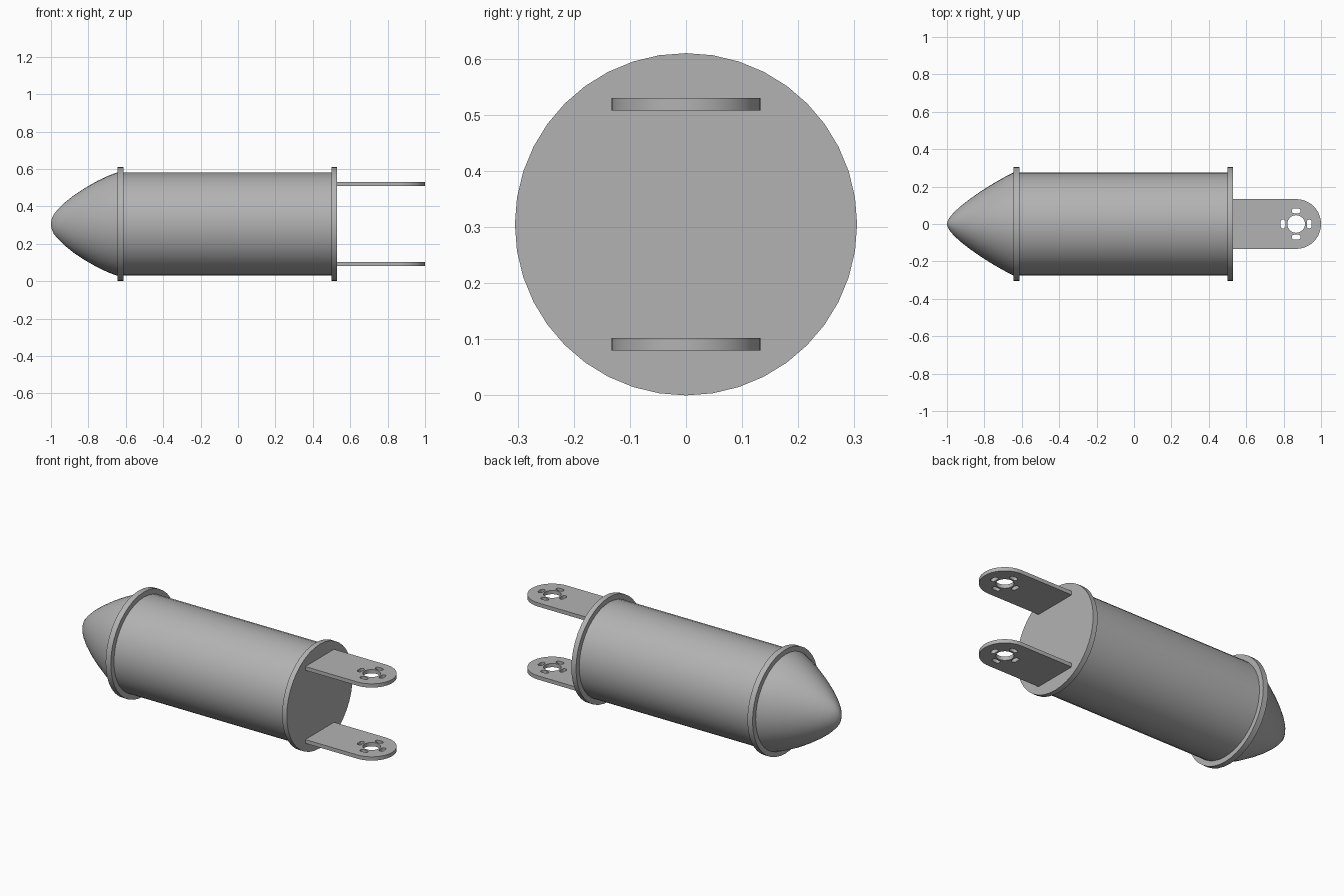
import bpy, bmesh, math
from mathutils import Vector

default = bpy.data.objects.get("Cube")
if default:
    bpy.data.objects.remove(default, do_unlink=True)

AXIS_Z = 0.305
SEGMENTS = 40
GREY = (0.45, 0.45, 0.45, 1.0)

metal = bpy.data.materials.new("grey metal")
metal.use_nodes = True
metal.diffuse_color = GREY
metal.node_tree.nodes["Principled BSDF"].inputs["Base Color"].default_value = GREY


def finish(obj, angle=30):
    """Assign the material and smooth the rounded surfaces."""
    obj.data.materials.clear()
    obj.data.materials.append(metal)
    bpy.ops.object.select_all(action="DESELECT")
    obj.select_set(True)
    bpy.context.view_layer.objects.active = obj
    bpy.ops.object.shade_smooth_by_angle(angle=math.radians(angle))


def loft(name, sections):
    """Skin elliptical sections (x, half width, half height) along the x axis."""
    bm = bmesh.new()
    rings = []
    for x, ry, rz in sections:
        ring = []
        for i in range(SEGMENTS):
            a = math.tau * i / SEGMENTS
            ring.append(bm.verts.new((x, ry * math.cos(a), AXIS_Z + rz * math.sin(a))))
        rings.append(ring)
    for r0, r1 in zip(rings, rings[1:]):
        for i in range(SEGMENTS):
            j = (i + 1) % SEGMENTS
            bm.faces.new((r0[i], r0[j], r1[j], r1[i]))
    bm.faces.new(rings[0])
    bm.faces.new(rings[-1])
    bmesh.ops.recalc_face_normals(bm, faces=bm.faces)
    mesh = bpy.data.meshes.new(name)
    bm.to_mesh(mesh)
    bm.free()
    obj = bpy.data.objects.new(name, mesh)
    bpy.context.collection.objects.link(obj)
    finish(obj)


def arc(cx, cy, r, start, end, steps):
    """Points of a circular arc, angles in degrees."""
    return [(cx + r * math.cos(math.radians(start + (end - start) * i / steps)),
             cy + r * math.sin(math.radians(start + (end - start) * i / steps)))
            for i in range(steps + 1)]


def lug(name, z):
    """Round-ended plate with a centre bore and four slots around it."""
    cx, half = 0.867, 0.133
    outlines = [[(0.52, -half)] + arc(cx, 0, half, -90, 90, 24) + [(0.52, half)],
                arc(cx, 0, 0.047, 0, 360, 32)[:-1]]
    slot = arc(0.011, 0, 0.013, -90, 90, 6) + arc(-0.011, 0, 0.013, 90, 270, 6)
    for k in range(4):
        a = k * math.pi / 2
        c, s = math.cos(a), math.sin(a)
        outlines.append([(cx + x * c - (y + 0.07) * s, x * s + (y + 0.07) * c)
                         for x, y in slot])
    curve = bpy.data.curves.new(name, "CURVE")
    curve.dimensions = "2D"
    curve.fill_mode = "BOTH"
    curve.extrude = 0.011
    for points in outlines:
        spline = curve.splines.new("POLY")
        spline.points.add(len(points) - 1)
        for p, (x, y) in zip(spline.points, points):
            p.co = (x, y, 0, 1)
        spline.use_cyclic_u = True
    temp = bpy.data.objects.new(name + "_outline", curve)
    bpy.context.collection.objects.link(temp)
    graph = bpy.context.evaluated_depsgraph_get()
    mesh = bpy.data.meshes.new_from_object(temp.evaluated_get(graph))
    bpy.data.objects.remove(temp, do_unlink=True)
    # Weld the caps to the walls
    bm = bmesh.new()
    bm.from_mesh(mesh)
    bmesh.ops.remove_doubles(bm, verts=bm.verts, dist=0.0001)
    bmesh.ops.recalc_face_normals(bm, faces=bm.faces)
    bm.to_mesh(mesh)
    bm.free()
    obj = bpy.data.objects.new(name, mesh)
    obj.location = Vector((0, 0, z))
    bpy.context.collection.objects.link(obj)
    finish(obj, 40)


# Main tube and the two flanges
loft("body_tube", [(-0.62, 0.275, 0.275), (0.51, 0.275, 0.275)])
loft("nose_flange", [(-0.645, 0.305, 0.305), (-0.612, 0.305, 0.305)])
loft("rear_flange", [(0.5, 0.305, 0.305), (0.53, 0.305, 0.305)])

# Nose: blunter in height than in width near the tip
nose = [(-1.0, 0.004, 0.008), (-0.995, 0.018, 0.03), (-0.985, 0.036, 0.052),
        (-0.965, 0.06, 0.077), (-0.93, 0.093, 0.112), (-0.88, 0.132, 0.152),
        (-0.82, 0.174, 0.192), (-0.75, 0.218, 0.232), (-0.69, 0.252, 0.26),
        (-0.64, 0.278, 0.278)]
loft("nose_cone", nose)

# Mounting lugs above and below the axis
for name, side in (("upper_lug", 1), ("lower_lug", -1)):
    lug(name, AXIS_Z + side * 0.214)
